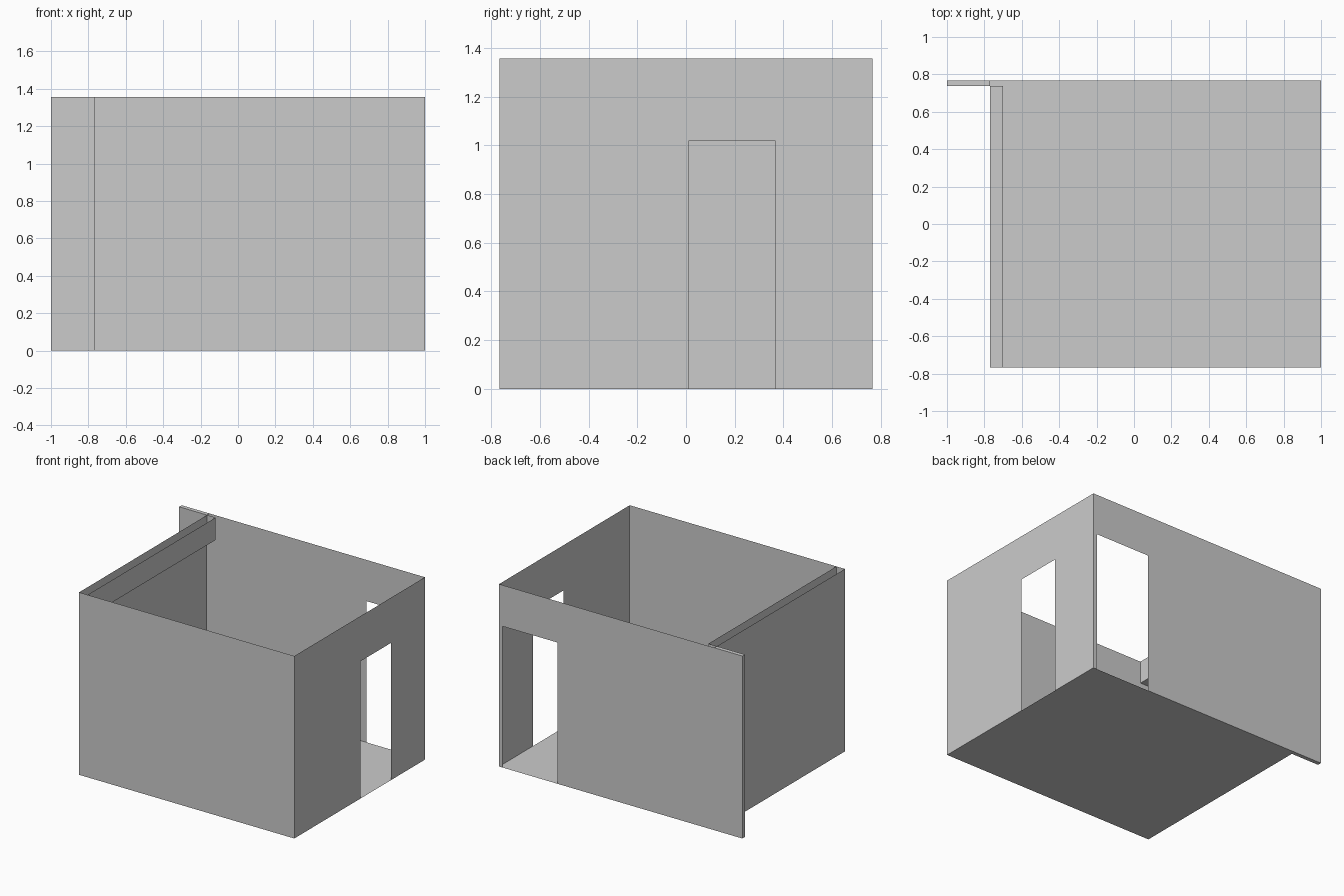
import bpy

if "Cube" in bpy.data.objects:
    bpy.data.objects.remove(bpy.data.objects["Cube"])

H = 1.356            # wall height
L, R = -0.77, 1.0    # room extents in x
F, B = -0.767, 0.767 # room extents in y
IN = 0.737           # inner face of the wing wall / end of the side wall


def sheet(name, polys):
    """One object made of flat polygons, each a loop of 3D points."""
    verts, faces = [], []
    for p in polys:
        faces.append(range(len(verts), len(verts) + len(p)))
        verts += p
    me = bpy.data.meshes.new(name)
    me.from_pydata(verts, [], [list(f) for f in faces])
    me.update()
    ob = bpy.data.objects.new(name, me)
    bpy.context.collection.objects.link(ob)
    return ob


def wall_x(y, x0, x1, z0=0, z1=H):
    return [(x0, y, z0), (x1, y, z0), (x1, y, z1), (x0, y, z1)]


def wall_y(x, y0, y1, z0=0, z1=H):
    return [(x, y0, z0), (x, y1, z0), (x, y1, z1), (x, y0, z1)]


def flat(z, x0, x1, y0, y1):
    return [(x0, y0, z), (x1, y0, z), (x1, y1, z), (x0, y1, z)]


def door_outline(a0, a1, d0, d1, dz):
    """2D wall profile with a doorway rising from the floor."""
    return [(a0, 0), (d0, 0), (d0, dz), (d1, dz), (d1, 0), (a1, 0), (a1, H), (a0, H)]


# Floor and plain walls
sheet("floor", [flat(0, L, R, F, B)[::-1]])
sheet("front_wall", [wall_x(F, L, R)])
sheet("left_wall", [wall_y(L, F, IN)[::-1]])

# Right wall with doorway
sheet("right_wall", [[(R, a, z) for a, z in door_outline(F, B, 0.012, 0.366, 1.02)]])

# Back wall with doorway, running past the room as a wing
sheet("back_wall", [[(a, B, z) for a, z in door_outline(-1, R, 0.52, 0.97, 1.05)][::-1]])

# Thickness of the wing: inner face, end, top and bottom
sheet("wing_wall", [wall_x(IN, -1, L), wall_y(-1, IN, B)[::-1],
                    flat(H, -1, L, IN, B), flat(0, -1, L, IN, B)[::-1]])

# Open-topped beam casing along the left wall
BX, BZ = -0.70, 1.19
sheet("beam_casing", [wall_y(BX, F, IN, BZ, H), flat(BZ, L, BX, F, IN)[::-1],
                      wall_x(IN, L, BX, BZ, H)[::-1]])
